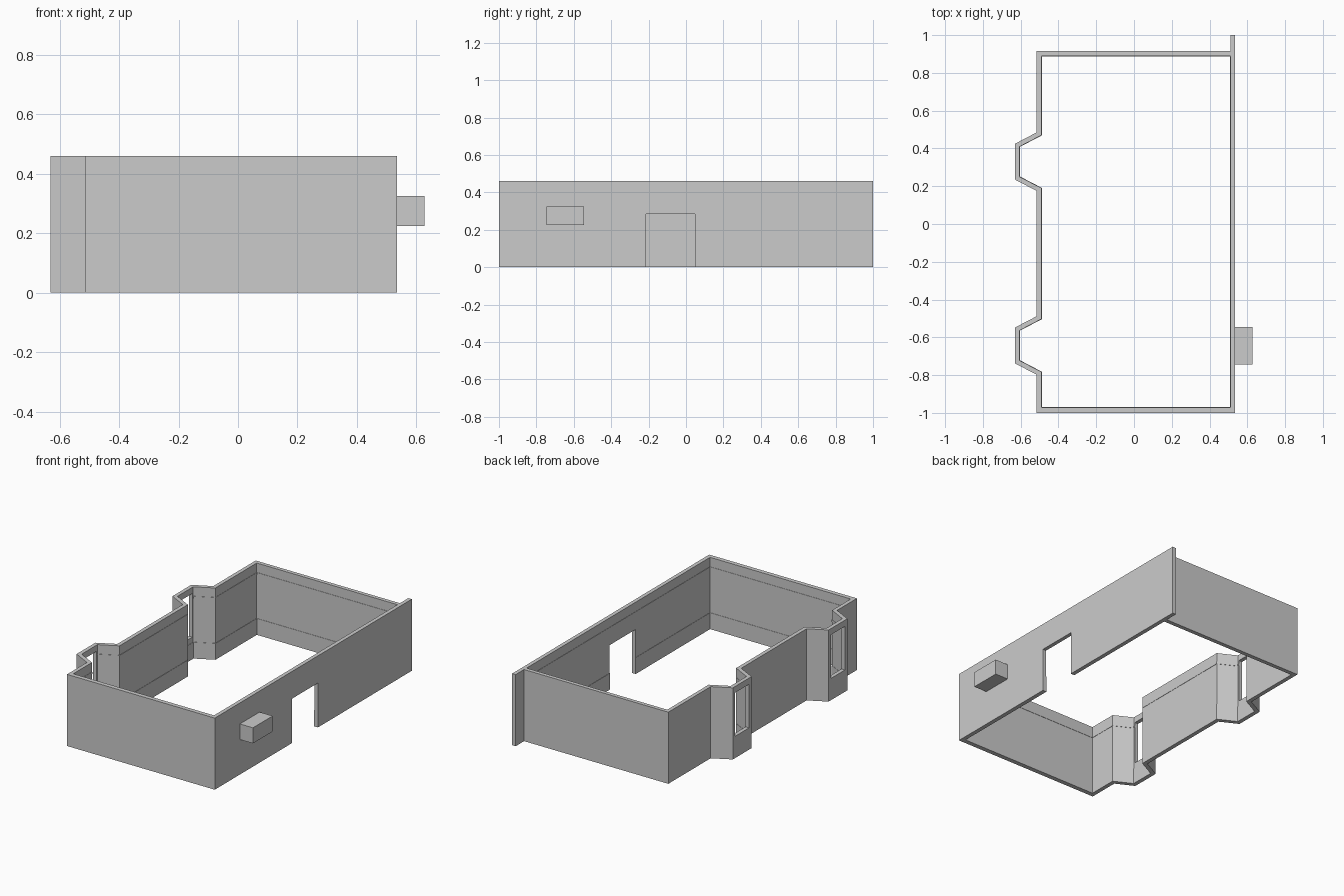
import bpy, bmesh
from mathutils import Vector

if "Cube" in bpy.data.objects:
    bpy.data.objects.remove(bpy.data.objects["Cube"])

H = 0.46          # wall height
T = 0.025         # wall thickness
BAYS = (0.33, -0.643)


def box(name, x0, x1, y0, y1, z0, z1):
    bm = bmesh.new()
    bmesh.ops.create_cube(bm, size=1)
    for v in bm.verts:
        v.co = ((x0 + x1) / 2 + v.co.x * (x1 - x0),
                (y0 + y1) / 2 + v.co.y * (y1 - y0),
                (z0 + z1) / 2 + v.co.z * (z1 - z0))
    return finish(name, bm)


def finish(name, bm):
    bmesh.ops.recalc_face_normals(bm, faces=bm.faces)
    me = bpy.data.meshes.new(name)
    bm.to_mesh(me)
    bm.free()
    ob = bpy.data.objects.new(name, me)
    bpy.context.collection.objects.link(ob)
    return ob


def strip(name, path, t, z0, z1):
    """Upright band along a path, thickened to the left with mitred corners."""
    pts = [Vector(p) for p in path]
    normals = []
    for a, b in zip(pts, pts[1:]):
        d = (b - a).normalized()
        normals.append(Vector((-d.y, d.x)))
    bm = bmesh.new()
    rings = []
    for i, p in enumerate(pts):
        n0 = normals[max(i - 1, 0)]
        n1 = normals[min(i, len(normals) - 1)]
        q = p + (n0 + n1) * (t / (1 + n0.dot(n1)))
        rings.append([bm.verts.new(c) for c in
                      ((p.x, p.y, z0), (q.x, q.y, z0), (q.x, q.y, z1), (p.x, p.y, z1))])
    for a, b in zip(rings, rings[1:]):
        for k in range(4):
            j = (k + 1) % 4
            bm.faces.new((a[k], a[j], b[j], b[k]))
    bm.faces.new(rings[0])
    bm.faces.new(rings[-1])
    return finish(name, bm)


def cut(ob, *bounds):
    cutter = box("opening_cutter", *bounds)
    cutter.hide_render = True
    m = ob.modifiers.new("opening", 'BOOLEAN')
    m.operation = 'DIFFERENCE'
    m.solver = 'EXACT'
    m.object = cutter
    bpy.context.view_layer.objects.active = ob
    bpy.ops.object.modifier_apply(modifier=m.name)
    bpy.data.objects.remove(cutter)


def bay_points(x_wall, x_bay, half_wall, half_bay):
    pts = []
    for c in BAYS:
        pts += [(x_wall, c + half_wall), (x_bay, c + half_bay),
                (x_bay, c - half_bay), (x_wall, c - half_wall)]
    return pts


# Left wall with two bays
left = strip("left_wall_with_bays",
             [(-0.515, 0.915)] + bay_points(-0.515, -0.63, 0.155, 0.095) + [(-0.515, -1)],
             T, 0, H)

# Front and back walls
box("front_wall", -0.49, 0.51, -1, -0.972, 0, H)
box("back_wall", -0.49, 0.51, 0.89, 0.915, 0, H)

# Long right wall with doorway
right = box("right_wall", 0.51, 0.535, -1, 1, 0, H)
cut(right, 0.4, 0.6, -0.215, 0.047, -0.1, 0.285)

# Box projecting from the right wall
box("wall_box", 0.535, 0.628, -0.745, -0.545, 0.225, 0.325)

# Thin skirting and picture rail round the room
inside = ([(0.51, 0.89), (-0.49, 0.89)] + bay_points(-0.49, -0.605, 0.14, 0.08)
          + [(-0.49, -0.972), (0.51, -0.972)])
strip("skirting", [(0.51, 0.047)] + inside + [(0.51, -0.215)], 0.002, 0, 0.105)
rail = strip("picture_rail", [(0.51, 0)] + inside + [(0.51, 0)], 0.002, 0.385, 0.4)

# Bay window openings
for c in BAYS:
    for ob in (left, rail):
        cut(ob, -0.7, -0.58, c - 0.07, c + 0.07, 0.14, 0.42)
